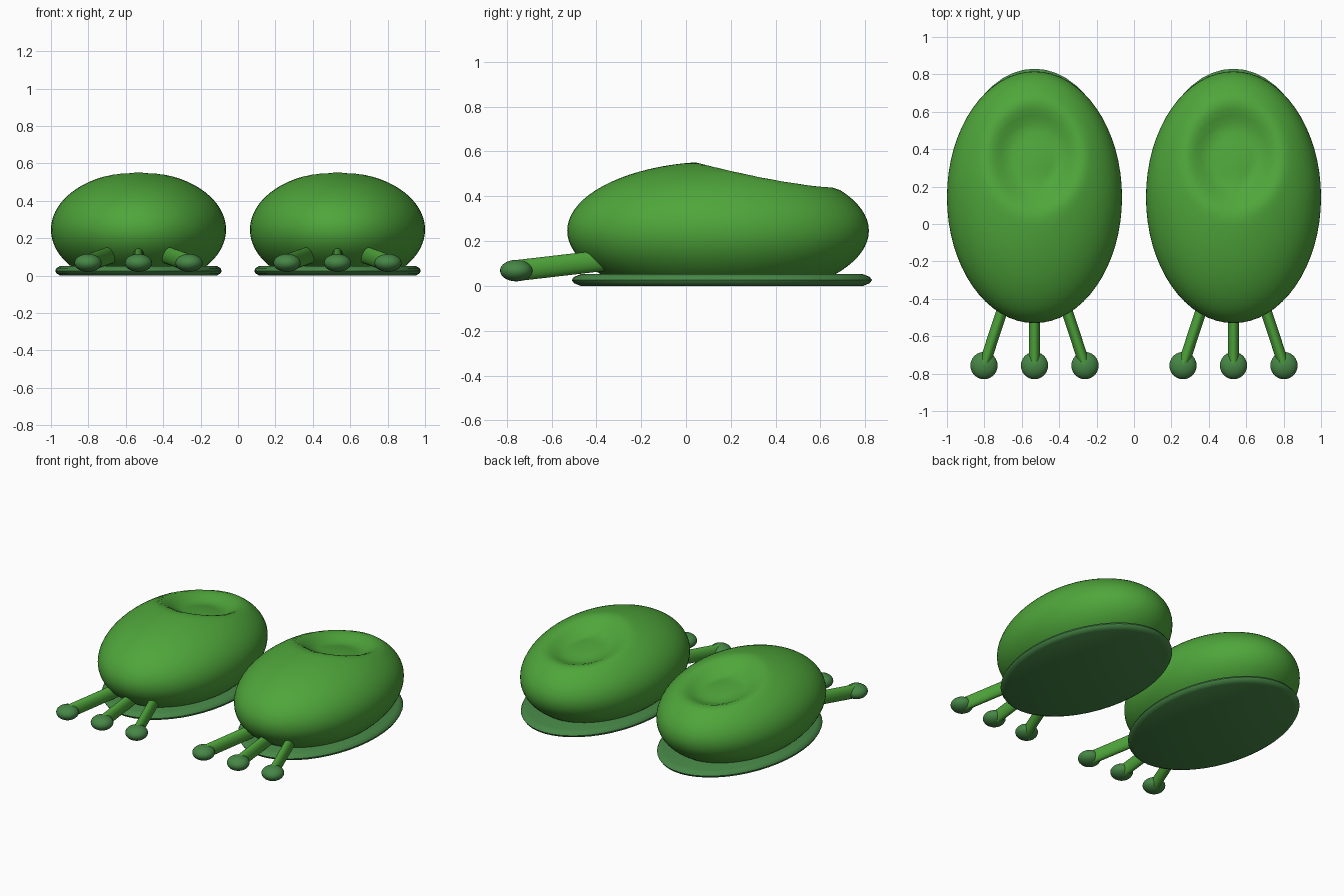
import bpy, bmesh, math
from mathutils import Vector, Matrix

if "Cube" in bpy.data.objects:
    bpy.data.objects.remove(bpy.data.objects["Cube"])


def material(name, rgb):
    m = bpy.data.materials.new(name)
    m.diffuse_color = (*rgb, 1)
    m.use_nodes = True
    m.node_tree.nodes["Principled BSDF"].inputs["Base Color"].default_value = m.diffuse_color
    return m


LEAF = material("leaf_green", (0.078, 0.38, 0.043))
MOSS = material("moss_green", (0.062, 0.24, 0.062))


def finish(name, bm, mat):
    bmesh.ops.recalc_face_normals(bm, faces=bm.faces)
    me = bpy.data.meshes.new(name)
    bm.to_mesh(me)
    bm.free()
    me.materials.append(mat)
    ob = bpy.data.objects.new(name, me)
    bpy.context.collection.objects.link(ob)
    bpy.ops.object.select_all(action='DESELECT')
    ob.select_set(True)
    bpy.context.view_layer.objects.active = ob
    bpy.ops.object.shade_smooth_by_angle(angle=math.radians(40))
    return ob


def ellipsoid(center, radii, u, v):
    bm = bmesh.new()
    bmesh.ops.create_uvsphere(bm, u_segments=u, v_segments=v, radius=1)
    bm.transform(Matrix.Translation(center) @ Matrix.Diagonal((*radii, 1)))
    return bm


def foot_body(side, cx):
    # Rounded slipper with a shallow dished opening towards the heel
    bm = ellipsoid((cx, 0.143, 0.246), (0.468, 0.673, 0.309), 64, 40)
    for vert in bm.verts:
        co = vert.co
        r = math.hypot((co.x - cx) / 0.28, (co.y - 0.36) / 0.33)
        if co.z > 0.3 and r < 1:
            t = min(1, (1 - r) / 0.6)
            co.z -= 0.10 * t * t * (3 - 2 * t)
        co.z = max(co.z, 0.02)      # flat underside hidden in the sole
    finish(side + "_foot_body", bm, LEAF)


def sole(side, cx):
    # Flat oval disc with a rounded rim
    bm = bmesh.new()
    profile = [(0.94, 0.0), (0.985, 0.012), (1.0, 0.026), (0.985, 0.04), (0.94, 0.052)]
    n = 48
    rings = []
    for s, z in profile:
        rings.append([bm.verts.new((cx + 0.445 * s * math.cos(2 * math.pi * i / n),
                                    0.16 + 0.67 * s * math.sin(2 * math.pi * i / n), z))
                      for i in range(n)])
    for a, b in zip(rings, rings[1:]):
        for i in range(n):
            j = (i + 1) % n
            bm.faces.new((a[i], a[j], b[j], b[i]))
    bm.faces.new(rings[0])
    bm.faces.new(rings[-1])
    finish(side + "_sole", bm, MOSS)


def toe(side, label, cx, d):
    # Oval rod from inside the body to a flattened ball tip
    tip = Vector((cx + 0.27 * d, -0.757, 0.068))
    root = Vector((cx + 0.12 * d, -0.30, 0.121))
    axis = tip - root
    bm = bmesh.new()
    bmesh.ops.create_cone(bm, cap_ends=True, segments=24, radius1=1, radius2=1,
                          depth=axis.length)
    x_dir = axis.cross(Vector((0, 0, 1))).normalized()
    y_dir = axis.normalized().cross(x_dir)
    frame = Matrix((x_dir, y_dir, axis.normalized())).transposed().to_4x4()
    bm.transform(Matrix.Translation((tip + root) / 2) @ frame
                 @ Matrix.Diagonal((0.03, 0.047, 1, 1)))
    finish(f"{side}_{label}_toe", bm, LEAF)
    finish(f"{side}_{label}_toe_tip", ellipsoid(tip, (0.073, 0.073, 0.048), 24, 14), MOSS)


for side, cx in (("left", -0.532), ("right", 0.532)):
    foot_body(side, cx)
    sole(side, cx)
    for label, d in (("outer" if cx < 0 else "inner", -1), ("middle", 0),
                     ("inner" if cx < 0 else "outer", 1)):
        toe(side, label, cx, d)
